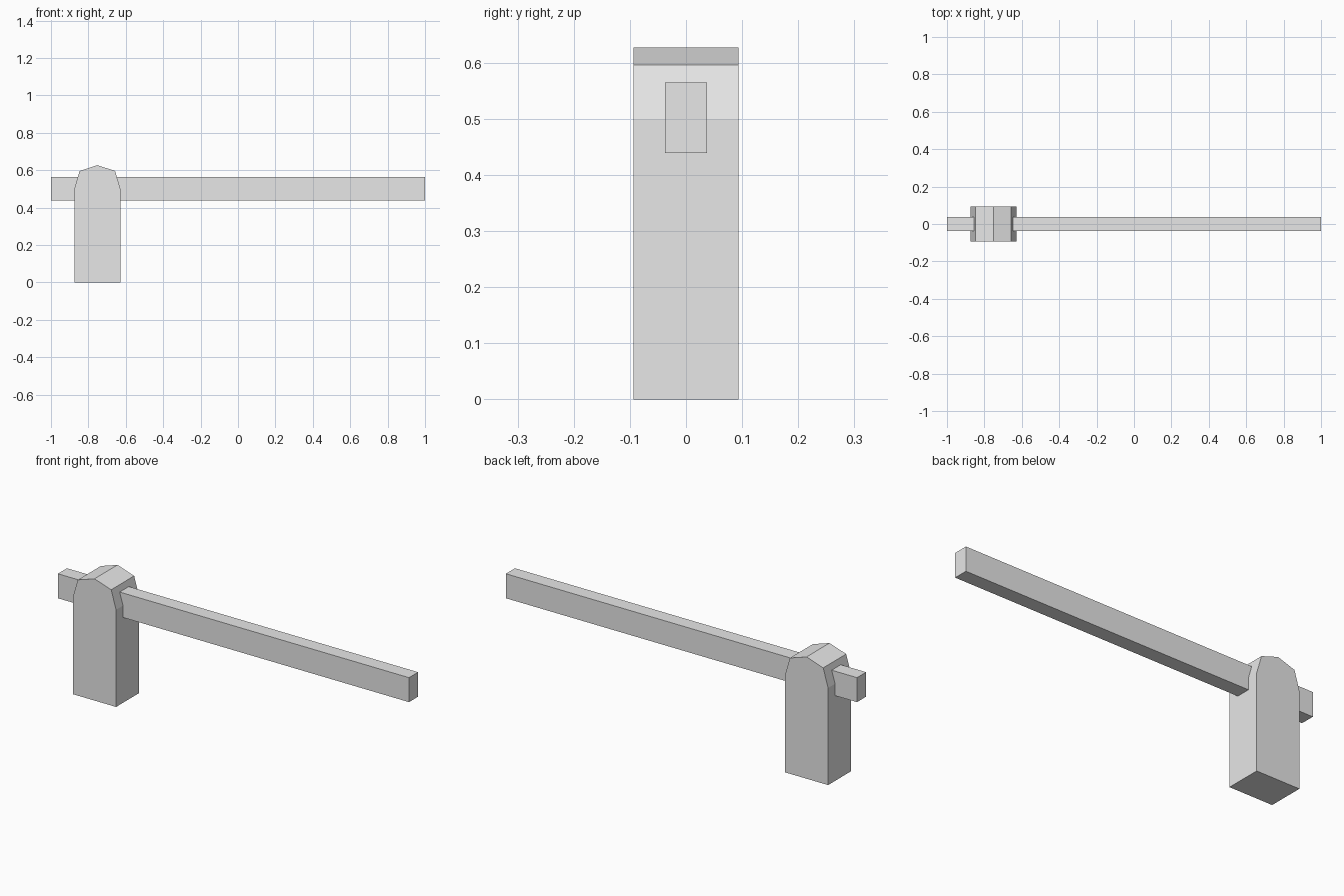
import bpy
import bmesh

if "Cube" in bpy.data.objects:
    bpy.data.objects.remove(bpy.data.objects["Cube"], do_unlink=True)

# Single plain grey
grey = bpy.data.materials.new("plain grey")
grey.use_nodes = True
colour = (0.8, 0.8, 0.8, 1.0)
grey.diffuse_color = colour
grey.node_tree.nodes["Principled BSDF"].inputs["Base Color"].default_value = colour


def extruded_profile(name, profile, depth):
    """Extrude an x-z outline along y, centred on y = 0."""
    bm = bmesh.new()
    face = bm.faces.new([bm.verts.new((x, -depth / 2, z)) for x, z in profile])
    side = bmesh.ops.extrude_face_region(bm, geom=[face])["geom"]
    verts = [g for g in side if isinstance(g, bmesh.types.BMVert)]
    bmesh.ops.translate(bm, verts=verts, vec=(0, depth, 0))
    bmesh.ops.recalc_face_normals(bm, faces=bm.faces)
    mesh = bpy.data.meshes.new(name)
    bm.to_mesh(mesh)
    bm.free()
    mesh.materials.append(grey)
    obj = bpy.data.objects.new(name, mesh)
    bpy.context.collection.objects.link(obj)
    return obj


# Post with a faceted rounded top, mirrored about its own centre line
post_x = -0.752
right_half = [(0.123, 0.0), (0.123, 0.5), (0.095, 0.596)]
outline = [(post_x + x, z) for x, z in right_half]
outline.append((post_x, 0.627))
outline += [(post_x - x, z) for x, z in reversed(right_half)]
extruded_profile("post", outline, 0.187)

# Long barrier arm passing through the post
extruded_profile("barrier_arm", [(-1, 0.439), (1, 0.439), (1, 0.565), (-1, 0.565)], 0.074)
